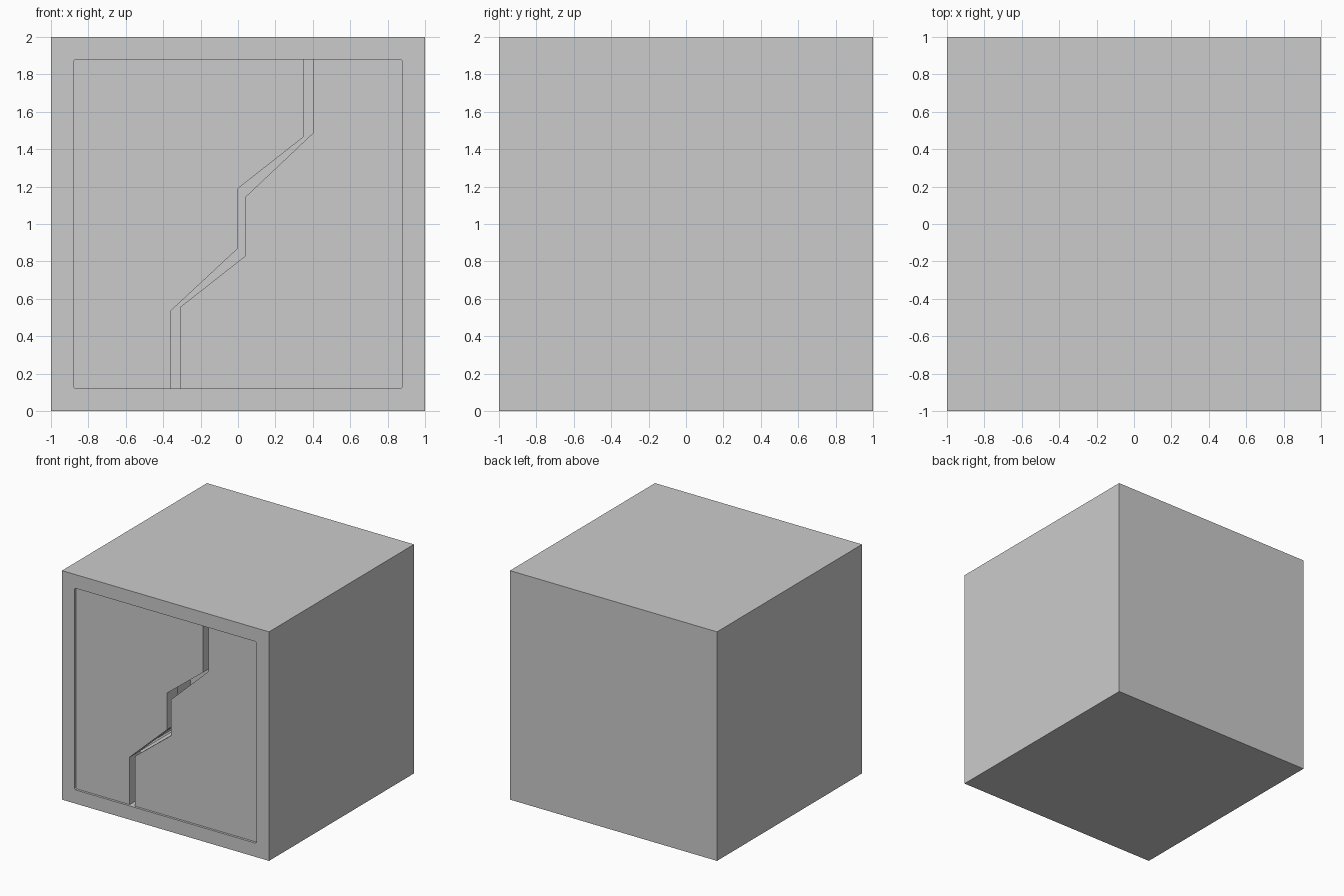
import bpy, bmesh

if "Cube" in bpy.data.objects:
    bpy.data.objects.remove(bpy.data.objects["Cube"])


def prism(name, outline, y0, y1):
    """Extrude an (x, z) outline along y into a closed solid."""
    bm = bmesh.new()
    face = bm.faces.new([bm.verts.new((x, y0, z)) for x, z in outline])
    moved = bmesh.ops.extrude_face_region(bm, geom=[face])["geom"]
    verts = [v for v in moved if isinstance(v, bmesh.types.BMVert)]
    bmesh.ops.translate(bm, verts=verts, vec=(0, y1 - y0, 0))
    bmesh.ops.recalc_face_normals(bm, faces=bm.faces)
    mesh = bpy.data.meshes.new(name)
    bm.to_mesh(mesh)
    bm.free()
    obj = bpy.data.objects.new(name, mesh)
    bpy.context.collection.objects.link(obj)
    return obj


IN, LOW, HIGH = 0.88, 0.12, 1.88      # opening limits
C = 0.01                              # small corner chamfer of the opening
DOOR_FRONT, DOOR_BACK = -0.98, -0.83

# Hollow block, open at the front
block = prism("block", [(-1, 0), (1, 0), (1, 2), (-1, 2)], -1, 1)
cavity = prism("cavity_cutter",
               [(-IN + C, LOW), (IN - C, LOW), (IN, LOW + C), (IN, HIGH - C),
                (IN - C, HIGH), (-IN + C, HIGH), (-IN, HIGH - C), (-IN, LOW + C)],
               -1.16, 0.6)
cut = block.modifiers.new("hollow", 'BOOLEAN')
cut.operation = 'DIFFERENCE'
cut.solver = 'EXACT'
cut.object = cavity
bpy.context.view_layer.objects.active = block
block.select_set(True)
bpy.ops.object.modifier_apply(modifier="hollow")
bpy.data.objects.remove(cavity)

# Two interlocking sliding doors with a zigzag gap
left_edge = [(-0.36, LOW), (-0.36, 0.535), (0.0, 0.87),
             (0.0, 1.19), (0.35, 1.465), (0.35, HIGH)]
right_edge = [(-0.31, LOW), (-0.31, 0.555), (0.04, 0.83),
              (0.04, 1.145), (0.40, 1.485), (0.40, HIGH)]
prism("left_door", left_edge + [(-IN + C, HIGH), (-IN, HIGH - C), (-IN, LOW + C), (-IN + C, LOW)],
      DOOR_FRONT, DOOR_BACK)
prism("right_door", right_edge + [(IN - C, HIGH), (IN, HIGH - C), (IN, LOW + C), (IN - C, LOW)],
      DOOR_FRONT, DOOR_BACK)
